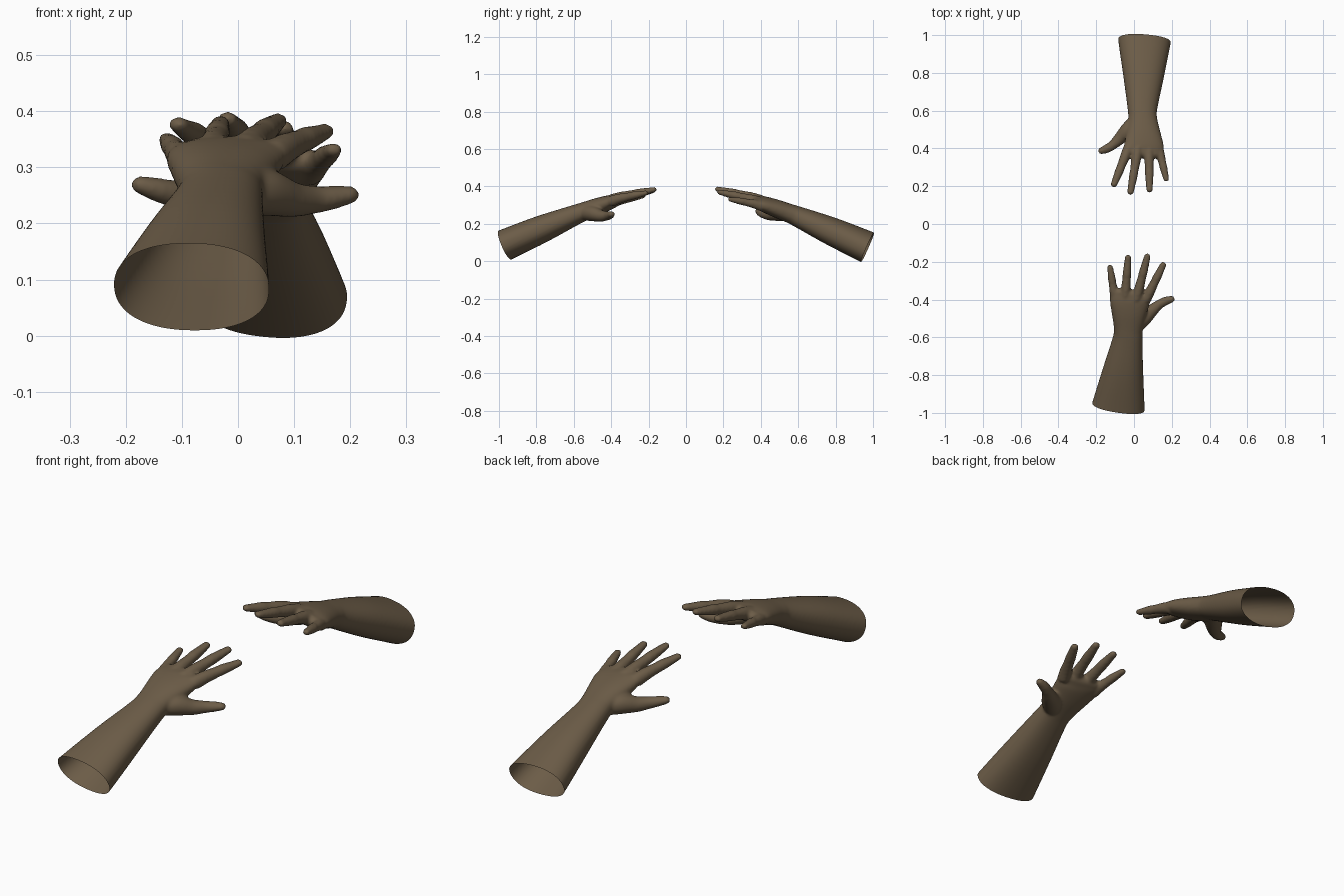
import bpy, bmesh, math
from mathutils import Vector, Matrix

if "Cube" in bpy.data.objects:
    bpy.data.objects.remove(bpy.data.objects["Cube"])

skin = bpy.data.materials.new("brown skin")
skin.diffuse_color = (0.15, 0.108, 0.064, 1)
skin.use_nodes = True
skin.node_tree.nodes["Principled BSDF"].inputs["Base Color"].default_value = skin.diffuse_color


def ring_points(c, t, rw, rh, n, power):
    """Superellipse ring, square to direction t."""
    side = t.cross(Vector((0, 0, 1))).normalized()
    up = side.cross(t).normalized()
    pts = []
    for i in range(n):
        a = 2 * math.pi * i / n
        ca, sa = math.cos(a), math.sin(a)
        u = math.copysign(abs(ca) ** (2 / power), ca) * rw
        v = math.copysign(abs(sa) ** (2 / power), sa) * rh
        pts.append(c + side * u + up * v)
    return pts


def spline(st, sub=6):
    """Catmull-Rom through the stations (x, y, z, half width, half height)."""
    st = [Vector(s) for s in st]
    ext = [2 * st[0] - st[1]] + st + [2 * st[-1] - st[-2]]
    out = []
    for k in range(1, len(ext) - 2):
        a, b, c, d = ext[k - 1:k + 3]
        for j in range(sub):
            t = j / sub
            out.append(0.5 * (2 * b + (c - a) * t + (2 * a - 5 * b + 4 * c - d) * t * t
                              + (3 * b - a - 3 * c + d) * t ** 3))
    return out + [st[-1]]


def loft(bm, st, n=28, power=2.0):
    """Closed tube along stations with a rounded far end."""
    s = spline(st)
    pos = [Vector(v[:3]) for v in s]
    rings = []
    for i, v in enumerate(s):
        t = (pos[min(i + 1, len(s) - 1)] - pos[max(i - 1, 0)]).normalized()
        rings.append(ring_points(pos[i], t, v[3], v[4], n, power))
    for k in range(1, 6):
        a = k / 6 * math.pi / 2
        rings.append(ring_points(pos[-1] + t * s[-1][4] * math.sin(a), t,
                                 s[-1][3] * math.cos(a) , s[-1][4] * math.cos(a), n, power))
    vs = [[bm.verts.new(p) for p in r] for r in rings]
    for r0, r1 in zip(vs, vs[1:]):
        for i in range(n):
            j = (i + 1) % n
            bm.faces.new((r0[i], r0[j], r1[j], r1[i]))
    bm.faces.new(vs[0][::-1])
    bm.faces.new(vs[-1])


bm = bmesh.new()
# forearm, wrist and palm
loft(bm, [(-.098, -1.07, .042, .152, .09), (-.083, -.967, .087, .140, .084),
          (-.058, -.78, .168, .108, .074), (-.034, -.61, .240, .079, .056),
          (-.030, -.55, .264, .077, .050), (-.026, -.47, .293, .093, .046),
          (-.022, -.41, .314, .106, .039), (-.016, -.375, .326, .104, .030)], 40, 2.25)
# thumb with its fleshy base
loft(bm, [(-.01, -.56, .255, .035, .035), (.045, -.505, .256, .042, .042),
          (.095, -.458, .243, .033, .032), (.135, -.425, .242, .025, .025),
          (.170, -.407, .246, .023, .021), (.200, -.398, .251, .018, .016)])
# four fingers: base, tip, thickness
fingers = [((-.100, -.40, .308), (-.127, -.227, .350), .90),
           ((-.047, -.40, .322), (-.031, -.176, .378), 1.0),
           ((.012, -.40, .328), (.071, -.170, .383), 1.0),
           ((.064, -.40, .320), (.155, -.215, .364), 1.0)]
for base, tip, k in fingers:
    b, t = Vector(base), Vector(tip)
    st = []
    for f, w, h, lift in ((0, .027, .030, 0), (.22, .026, .027, .004), (.5, .0225, .022, .003),
                          (.62, .023, .022, .003), (.82, .020, .018, .001), (1, .0175, .014, 0)):
        p = b.lerp(t, f)
        st.append((p.x, p.y, p.z + lift, w * k, h * k))
    loft(bm, st)
bmesh.ops.recalc_face_normals(bm, faces=bm.faces)

mesh = bpy.data.meshes.new("front_arm")
bm.to_mesh(mesh)
bm.free()
front = bpy.data.objects.new("front_arm", mesh)
bpy.context.collection.objects.link(front)

# fuse the parts into one soft skin
m = front.modifiers.new("fuse", 'REMESH')
m.mode = 'VOXEL'
m.voxel_size = 0.0065
m = front.modifiers.new("soften", 'SMOOTH')
m.factor = 0.5
m.iterations = 6
dg = bpy.context.evaluated_depsgraph_get()
fused = bpy.data.meshes.new_from_object(front.evaluated_get(dg))
front.modifiers.clear()

# cut the forearm off square, leaving it open and hollow
bm = bmesh.new()
bm.from_mesh(fused)
bmesh.ops.bisect_plane(bm, geom=bm.verts[:] + bm.edges[:] + bm.faces[:],
                       plane_co=(-.083, -.967, .087), plane_no=(.15, 1, .42), clear_inner=True)
bm.to_mesh(fused)
bm.free()
fused.materials.clear()
fused.materials.append(skin)
for p in fused.polygons:
    p.use_smooth = True
    p.material_index = 0
front.data = fused

# facing arm: half turn, slightly yawed and rolled
back = bpy.data.objects.new("back_arm", fused.copy())
bpy.context.collection.objects.link(back)
pivot = Matrix.Translation((0, .72, .2))
back.data.transform(Matrix.Translation((0, 0, -.004)) @ pivot
                    @ Matrix.Rotation(.058, 4, 'Z') @ Matrix.Rotation(.11, 4, 'Y')
                    @ pivot.inverted() @ Matrix.Rotation(math.pi, 4, 'Z'))
